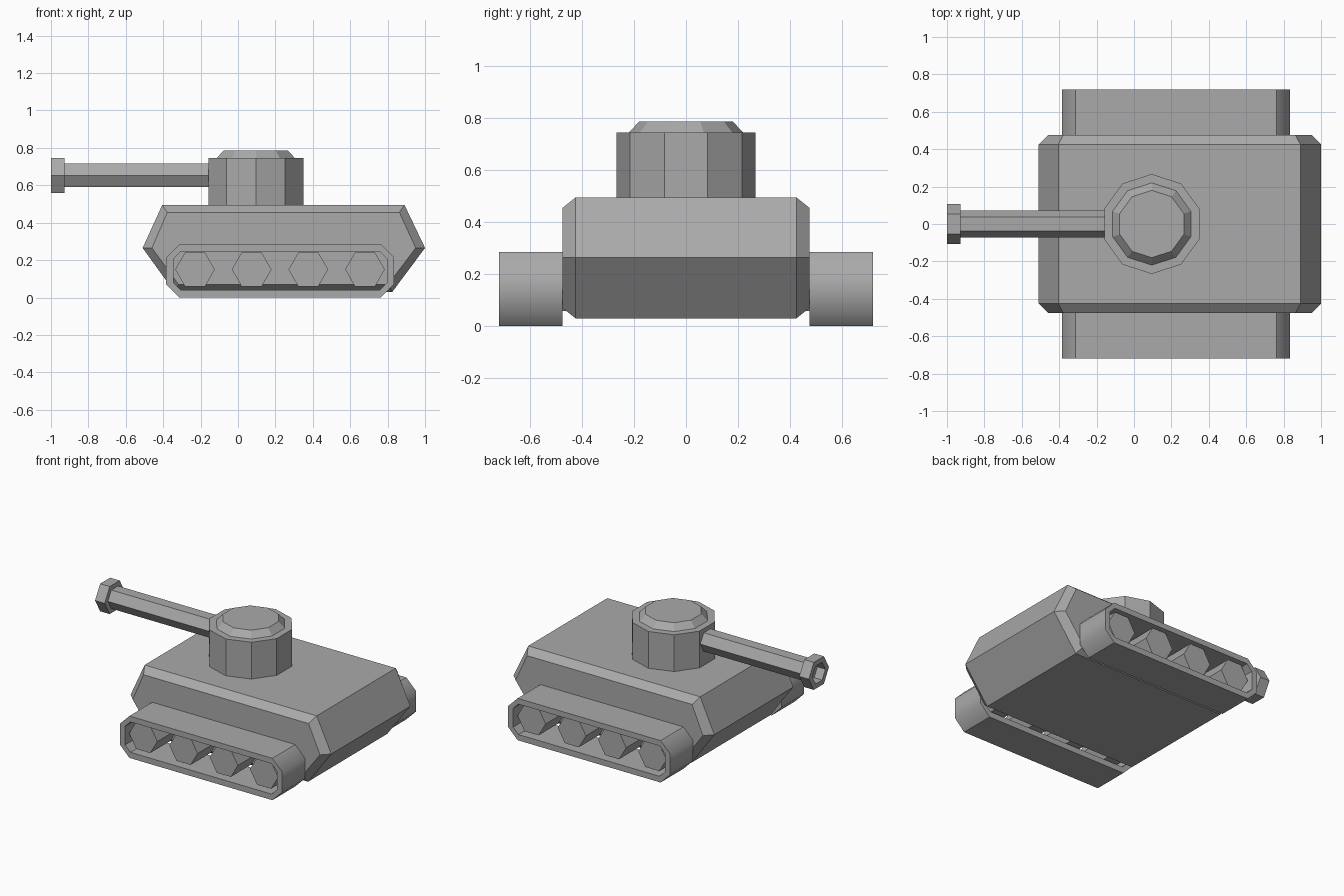
import bpy, bmesh, math

cube = bpy.data.objects.get("Cube")
if cube:
    bpy.data.objects.remove(cube, do_unlink=True)

grey = bpy.data.materials.new("armour_grey")
grey.use_nodes = True
colour = (0.4, 0.4, 0.4, 1)
grey.diffuse_color = colour
grey.node_tree.nodes["Principled BSDF"].inputs["Base Color"].default_value = colour


def loft(name, rings, loop=False):
    """Skin a list of matching rings; cap the ends unless looped."""
    bm = bmesh.new()
    rows = [[bm.verts.new(p) for p in ring] for ring in rings]
    n = len(rows[0])
    pairs = list(zip(rows, rows[1:]))
    if loop:
        pairs.append((rows[-1], rows[0]))
    else:
        bm.faces.new(rows[0])
        bm.faces.new(rows[-1])
    for a, b in pairs:
        for i in range(n):
            j = (i + 1) % n
            bm.faces.new((a[i], a[j], b[j], b[i]))
    bmesh.ops.recalc_face_normals(bm, faces=bm.faces)
    mesh = bpy.data.meshes.new(name)
    bm.to_mesh(mesh)
    bm.free()
    mesh.materials.append(grey)
    obj = bpy.data.objects.new(name, mesh)
    bpy.context.collection.objects.link(obj)
    return obj


def polygon(sides, radius, turn=0):
    steps = [math.tau * i / sides + turn for i in range(sides)]
    return [(radius * math.cos(a), radius * math.sin(a)) for a in steps]


def at_y(profile, y):
    return [(x, y, z) for x, z in profile]


def chamfered_box(x0, x1, z0, z1, c):
    return [(x0, z0 + c), (x0, z1 - c), (x0 + c, z1), (x1 - c, z1),
            (x1, z1 - c), (x1, z0 + c), (x1 - c, z0), (x0 + c, z0)]


# Hull: six-sided profile with chamfered flanks
outer = [(-0.51, 0.265), (-0.405, 0.495), (0.89, 0.495),
         (1.0, 0.265), (0.825, 0.03), (-0.34, 0.03)]
inner = [(-0.46, 0.265), (-0.378, 0.455), (0.863, 0.455),
         (0.95, 0.265), (0.803, 0.07), (-0.318, 0.07)]
loft("hull", [at_y(inner, -0.475), at_y(outer, -0.425),
              at_y(outer, 0.425), at_y(inner, 0.475)])

# Tracks: hollow bands with four hexagonal wheels on each side
band = chamfered_box(-0.385, 0.835, 0, 0.285, 0.072)
opening = chamfered_box(-0.345, 0.797, 0.04, 0.247, 0.04)
for side, s in (("right", -1), ("left", 1)):
    track = loft(side + "_track", [
        at_y(band, s * 0.475), at_y(band, s * 0.72),
        at_y(opening, s * 0.72), at_y(opening, s * 0.475)], loop=True)
    # Smooth only the rounded outer ends
    for f in track.data.polygons:
        f.use_smooth = (abs(f.normal.x) > 0.5
                        and abs(f.center.x - 0.225) > 0.572)
    for i in range(4):
        cx = -0.23 + 0.303 * i
        wheel = [(cx + u, 0.15 + v) for u, v in polygon(6, 0.106)]
        loft(f"{side}_wheel_{i + 1}",
             [at_y(wheel, s * 0.46), at_y(wheel, s * 0.69)])


# Turret and hatch: ten-sided
def turret_ring(radius, z):
    return [(0.095 + u, v, z) for u, v in polygon(10, radius, math.pi / 2)]


loft("turret", [turret_ring(0.267, 0.47), turret_ring(0.267, 0.745)])
loft("hatch", [turret_ring(0.22, 0.74), turret_ring(0.22, 0.745),
               turret_ring(0.18, 0.787)])


# Gun: hexagonal barrel with a hollow muzzle
def gun_ring(radius, x):
    return [(x, u, 0.653 + v) for u, v in polygon(6, radius)]


loft("barrel", [gun_ring(0.073, 0), gun_ring(0.073, -0.93)])
loft("muzzle", [gun_ring(0.108, -0.928), gun_ring(0.108, -1),
                gun_ring(0.07, -1), gun_ring(0.07, -0.94)])
